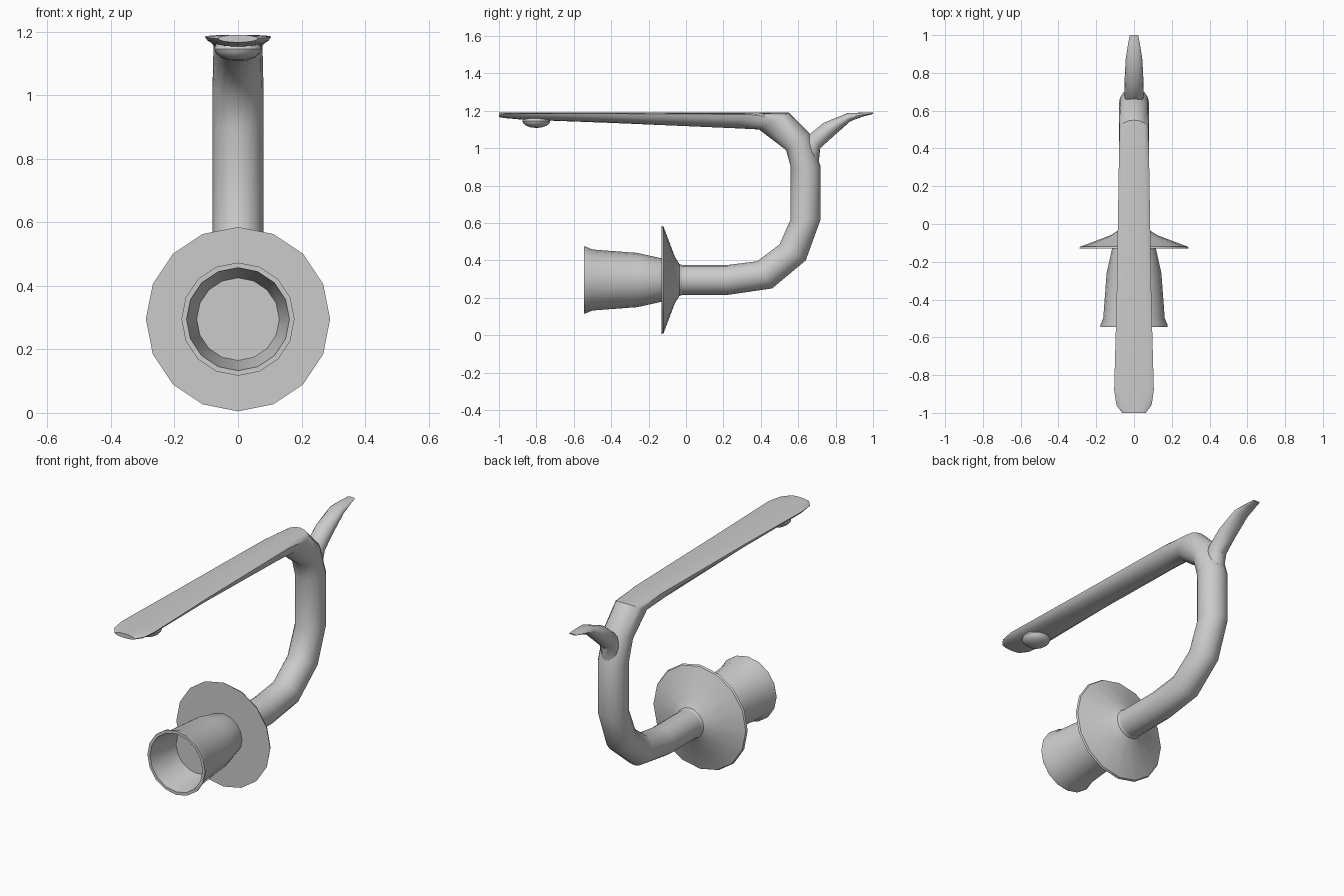
import bpy, bmesh, math

if "Cube" in bpy.data.objects:
    bpy.data.objects.remove(bpy.data.objects["Cube"])

N = 16


def finish(bm, name, angle=40):
    bmesh.ops.recalc_face_normals(bm, faces=bm.faces)
    mesh = bpy.data.meshes.new(name)
    bm.to_mesh(mesh)
    bm.free()
    ob = bpy.data.objects.new(name, mesh)
    bpy.context.collection.objects.link(ob)
    bpy.ops.object.select_all(action='DESELECT')
    bpy.context.view_layer.objects.active = ob
    ob.select_set(True)
    bpy.ops.object.shade_smooth_by_angle(angle=math.radians(angle))
    return ob


def skin(bm, rings, closed=False):
    pairs = list(zip(rings, rings[1:]))
    for a, b in pairs:
        for i in range(N):
            j = (i + 1) % N
            bm.faces.new((a[i], a[j], b[j], b[i]))
    bm.faces.new(rings[0])
    bm.faces.new(rings[-1])


def loft(name, sections):
    """Section: inner (y, z), outer (y, z), half width, where the widest line lies."""
    bm = bmesh.new()
    rings = []
    for y0, z0, y1, z1, w, f in sections:
        ring = []
        for i in range(N):
            a = 2 * math.pi * i / N
            s = math.sin(a)
            t = f + s * ((1 - f) if s > 0 else f)
            ring.append(bm.verts.new((w * math.cos(a), y0 + (y1 - y0) * t, z0 + (z1 - z0) * t)))
        rings.append(ring)
    skin(bm, rings)
    return finish(bm, name)


def lathe(name, profile, zc):
    """Revolve (y, radius) points about the y axis at height zc."""
    bm = bmesh.new()
    rings = []
    for y, r in profile:
        rings.append([bm.verts.new((r * math.sin(2 * math.pi * i / N), y,
                                    zc + r * math.cos(2 * math.pi * i / N))) for i in range(N)])
    skin(bm, rings)
    return finish(bm, name, 30)


# Bent tube that flattens into the long lever
loft("handle_lever", [
    (-.05, .375, -.05, .215, .08, .5),
    (.22, .375, .22, .215, .08, .5),
    (.38, .395, .46, .25, .08, .5),
    (.50, .485, .64, .40, .08, .5),
    (.56, .62, .72, .62, .08, .5),
    (.56, .90, .72, .90, .08, .5),
    (.535, .99, .66, 1.08, .08, .5),
    (.39, 1.10, .55, 1.19, .077, .68),
    (.25, 1.107, .35, 1.19, .08, .88),
    (-.40, 1.135, -.40, 1.19, .092, .9),
    (-.88, 1.153, -.88, 1.19, .105, .85),
    (-.96, 1.160, -.96, 1.19, .093, .7),
    (-1.0, 1.166, -1.0, 1.19, .062, .5),
])

# Thumb spur at the back of the bend
loft("thumb_spur", [
    (.60, .97, .71, .93, .05, .5),
    (.65, 1.065, .718, 1.0, .052, .5),
    (.735, 1.135, .79, 1.065, .05, .5),
    (.865, 1.188, .88, 1.145, .044, .5),
    (.95, 1.19, .95, 1.17, .032, .5),
    (1.0, 1.19, 1.0, 1.183, .022, .5),
])

# Round flange and hollow cup
lathe("flange", [(-.02, .08), (-.035, .085), (-.06, .125), (-.12, .285),
                 (-.13, .29), (-.13, .05)], .295)
lathe("cup", [(-.12, .112), (-.13, .116), (-.26, .145), (-.50, .163), (-.535, .178),
              (-.545, .178), (-.545, .162), (-.36, .13)], .295)

# Small button under the lever tip
bm = bmesh.new()
bmesh.ops.create_uvsphere(bm, u_segments=16, v_segments=8, radius=1)
for v in bm.verts:
    v.co = (v.co.x * .075, -.8 + v.co.y * .075, 1.146 + v.co.z * .038)
finish(bm, "lever_button")
